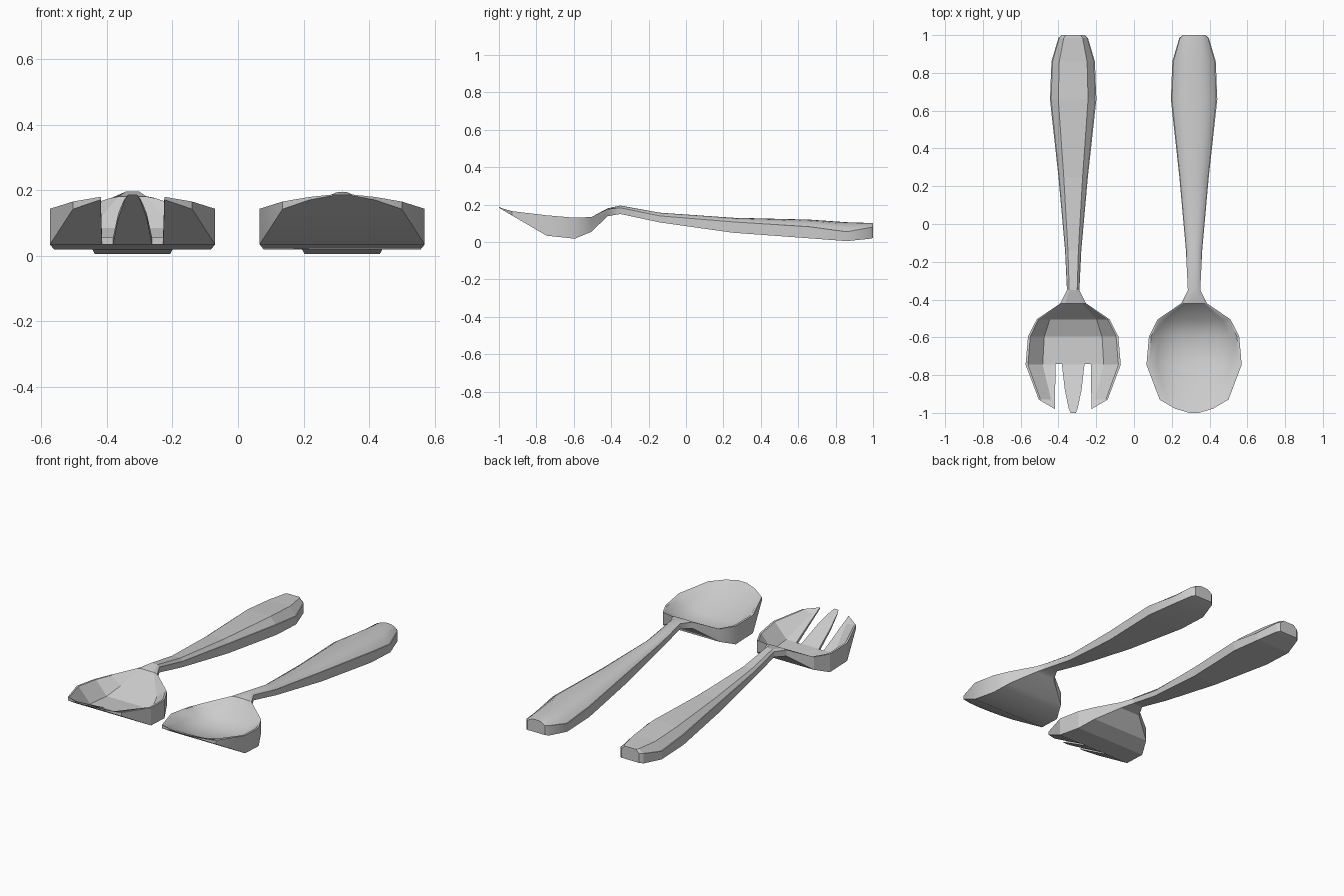
import bpy, bmesh, math

if "Cube" in bpy.data.objects:
    bpy.data.objects.remove(bpy.data.objects["Cube"])

# Stations along the utensil: y, half width, underside z, edge z, centre-top z
STATIONS = [
    (1.00, 0.060, 0.022, 0.080, 0.100),
    (0.985, 0.078, 0.018, 0.078, 0.102),
    (0.86, 0.115, 0.005, 0.055, 0.106),
    (0.66, 0.123, 0.020, 0.082, 0.120),
    (0.25, 0.078, 0.050, 0.108, 0.130),
    (-0.14, 0.043, 0.105, 0.140, 0.157),
    (-0.35, 0.033, 0.150, 0.183, 0.195),
    (-0.42, 0.068, 0.138, 0.176, 0.180),
    (-0.505, 0.193, 0.055, 0.134, 0.085),
    (-0.595, 0.239, 0.018, 0.130, 0.048),
    (-0.745, 0.252, 0.034, 0.143, 0.056),
    (-0.93, 0.182, 0.142, 0.165, 0.154),
    (-0.978, 0.100, 0.170, 0.179, 0.175),
    (-1.00, 0.025, 0.184, 0.187, 0.186),
]

# Half of the top cross-section: fraction of width, blend from edge to centre
SPOON_TOP = [(1, 0), (0.95, 0), (0.78, 0.45), (0.55, 0.8), (0.28, 0.96), (0, 1)]
FORK_TOP = [(1, 0), (0.95, 0), (0.64, 1), (0, 1)]


def finish(bm, name):
    bmesh.ops.recalc_face_normals(bm, faces=bm.faces)
    me = bpy.data.meshes.new(name)
    bm.to_mesh(me)
    bm.free()
    ob = bpy.data.objects.new(name, me)
    bpy.context.collection.objects.link(ob)
    return ob


def loft(name, cx, half):
    top = half + [(-u, t) for u, t in reversed(half[:-1])]
    bm = bmesh.new()
    rings = []
    for y, w, zb, ze, zc in STATIONS:
        pts = [(u * w, ze + (zc - ze) * t) for u, t in top] + [(-w, zb), (w, zb)]
        rings.append([bm.verts.new((cx + x, y, z)) for x, z in pts])
    n = len(rings[0])
    for a, b in zip(rings, rings[1:]):
        for i in range(n):
            j = (i + 1) % n
            bm.faces.new((a[i], a[j], b[j], b[i]))
    bm.faces.new(rings[0])
    bm.faces.new(rings[-1])
    return finish(bm, name)


def activate(ob):
    bpy.ops.object.select_all(action='DESELECT')
    ob.select_set(True)
    bpy.context.view_layer.objects.active = ob


# Serving spoon
spoon = loft("spoon", 0.318, SPOON_TOP)
activate(spoon)
bpy.ops.object.shade_smooth_by_angle(angle=math.radians(35))

# Serving fork
FORK_X = -0.322
fork = loft("fork", FORK_X, FORK_TOP)

# Slots between the tines
SLOT = [(0.093, -0.742), (0.060, -0.742), (0.044, -0.88), (0.024, -0.975),
        (0.010, -1.01), (0.010, -1.1), (0.097, -1.1), (0.097, -0.97)]
for side in (-1, 1):
    bm = bmesh.new()
    face = bm.faces.new([bm.verts.new((FORK_X + side * x, y, -0.1)) for x, y in SLOT])
    ext = bmesh.ops.extrude_face_region(bm, geom=[face])
    for v in ext["geom"]:
        if isinstance(v, bmesh.types.BMVert):
            v.co.z = 0.4
    # Keep the starting cap so the cutter is closed
    bmesh.ops.holes_fill(bm, edges=bm.edges)
    cutter = finish(bm, "slot_cutter")
    cutter.hide_render = True
    mod = fork.modifiers.new("slot", 'BOOLEAN')
    mod.operation = 'DIFFERENCE'
    mod.solver = 'EXACT'
    mod.object = cutter
    activate(fork)
    bpy.ops.object.modifier_apply(modifier=mod.name)
    bpy.data.objects.remove(cutter)
